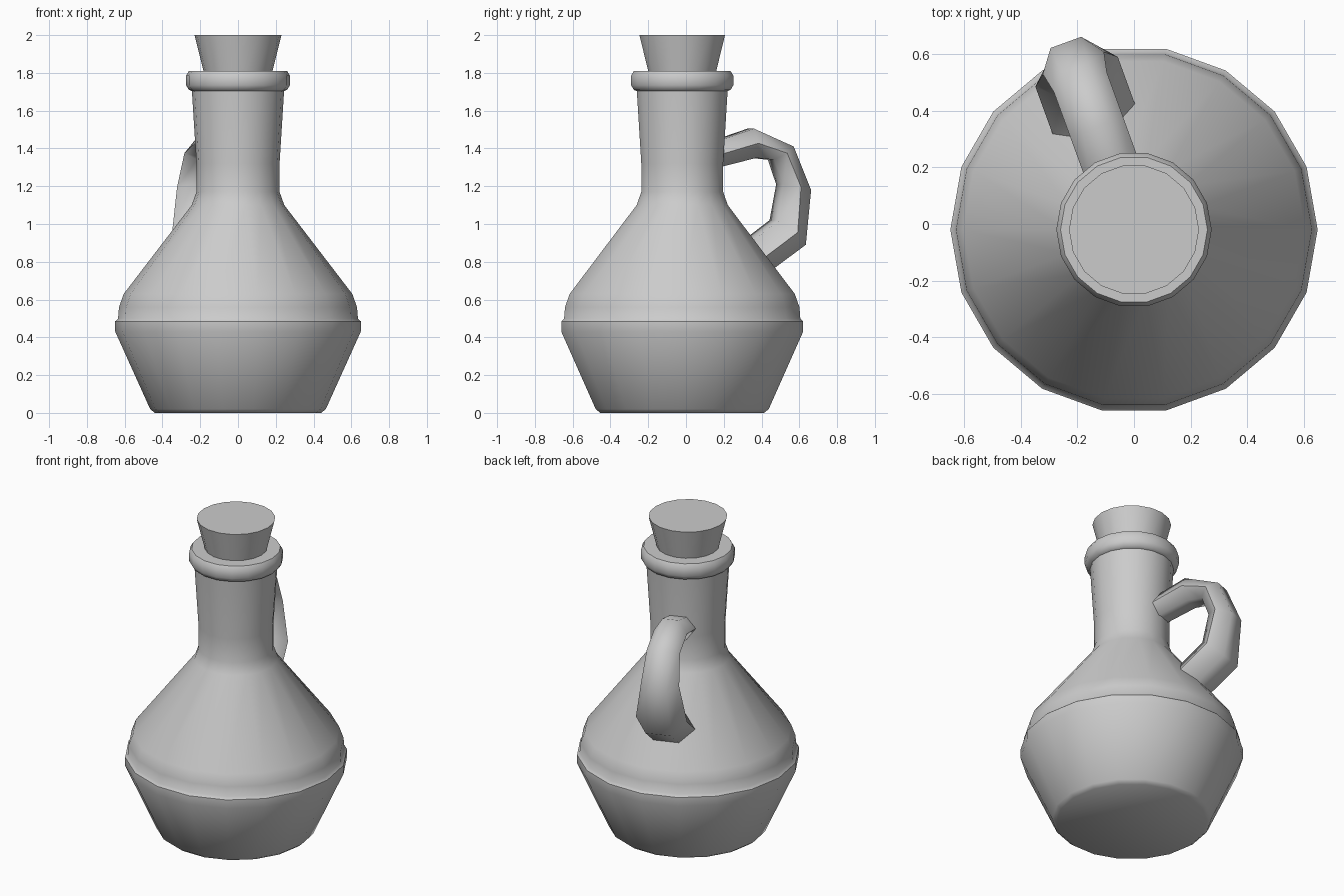
import bpy, bmesh, math
from mathutils import Vector

if "Cube" in bpy.data.objects:
    bpy.data.objects.remove(bpy.data.objects["Cube"])

SIDES = 18
AXIS = Vector((0, -0.02, 0))          # the body axis sits slightly forward


def loft(name, rings, smooth=40):
    """Skin a list of closed rings of points and cap both ends."""
    bm = bmesh.new()
    loops = [[bm.verts.new(p) for p in ring] for ring in rings]
    for a, b in zip(loops, loops[1:]):
        for i in range(len(a)):
            j = (i + 1) % len(a)
            bm.faces.new((a[i], a[j], b[j], b[i]))
    bm.faces.new(loops[0][::-1])
    bm.faces.new(loops[-1])
    bmesh.ops.recalc_face_normals(bm, faces=bm.faces)
    mesh = bpy.data.meshes.new(name)
    bm.to_mesh(mesh)
    bm.free()
    obj = bpy.data.objects.new(name, mesh)
    bpy.context.collection.objects.link(obj)
    bpy.ops.object.select_all(action='DESELECT')
    obj.select_set(True)
    bpy.context.view_layer.objects.active = obj
    bpy.ops.object.shade_smooth_by_angle(angle=math.radians(smooth))
    return obj


def lathe(name, profile):
    """Turn a (radius, height) profile around the body axis."""
    angles = [2 * math.pi * i / SIDES for i in range(SIDES)]
    return loft(name, [[AXIS + Vector((r * math.cos(a), r * math.sin(a), z))
                        for a in angles] for r, z in profile])


# Belly, shoulder and neck
lathe("bottle_body", [
    (0.44, 0.0), (0.465, 0.02), (0.65, 0.43), (0.65, 0.485), (0.635, 0.50),
    (0.63, 0.56), (0.605, 0.63), (0.245, 1.10), (0.22, 1.17), (0.22, 1.32),
    (0.245, 1.72)])

# Rolled lip around the mouth
lathe("neck_lip", [
    (0.235, 1.70), (0.26, 1.71), (0.275, 1.735), (0.275, 1.785),
    (0.26, 1.81), (0.17, 1.81)])

# Tapered stopper
lathe("stopper", [(0.178, 1.79), (0.23, 2.0)])

# Handle: outer point, inner point (distance from axis, height), half width
out_dir = Vector((-0.342, 0.94, 0))
side_dir = Vector((0.94, 0.342, 0))
stations = [
    ((0.17, 1.435), (0.17, 1.295), 0.10),
    ((0.386, 1.505), (0.40, 1.35), 0.10),
    ((0.61, 1.41), (0.50, 1.34), 0.10),
    ((0.705, 1.18), (0.55, 1.21), 0.115),
    ((0.668, 0.89), (0.52, 1.02), 0.155),
    ((0.475, 0.755), (0.36, 0.905), 0.155)]
rings = []
for outer, inner, half in stations:
    o, n = [AXIS + out_dir * r + Vector((0, 0, z)) for r, z in (outer, inner)]
    mid, s = (o + n) / 2, side_dir * half
    rings.append([o - s / 2, o + s / 2, mid + s, n + s / 2, n - s / 2, mid - s])
loft("handle", rings, 60)
